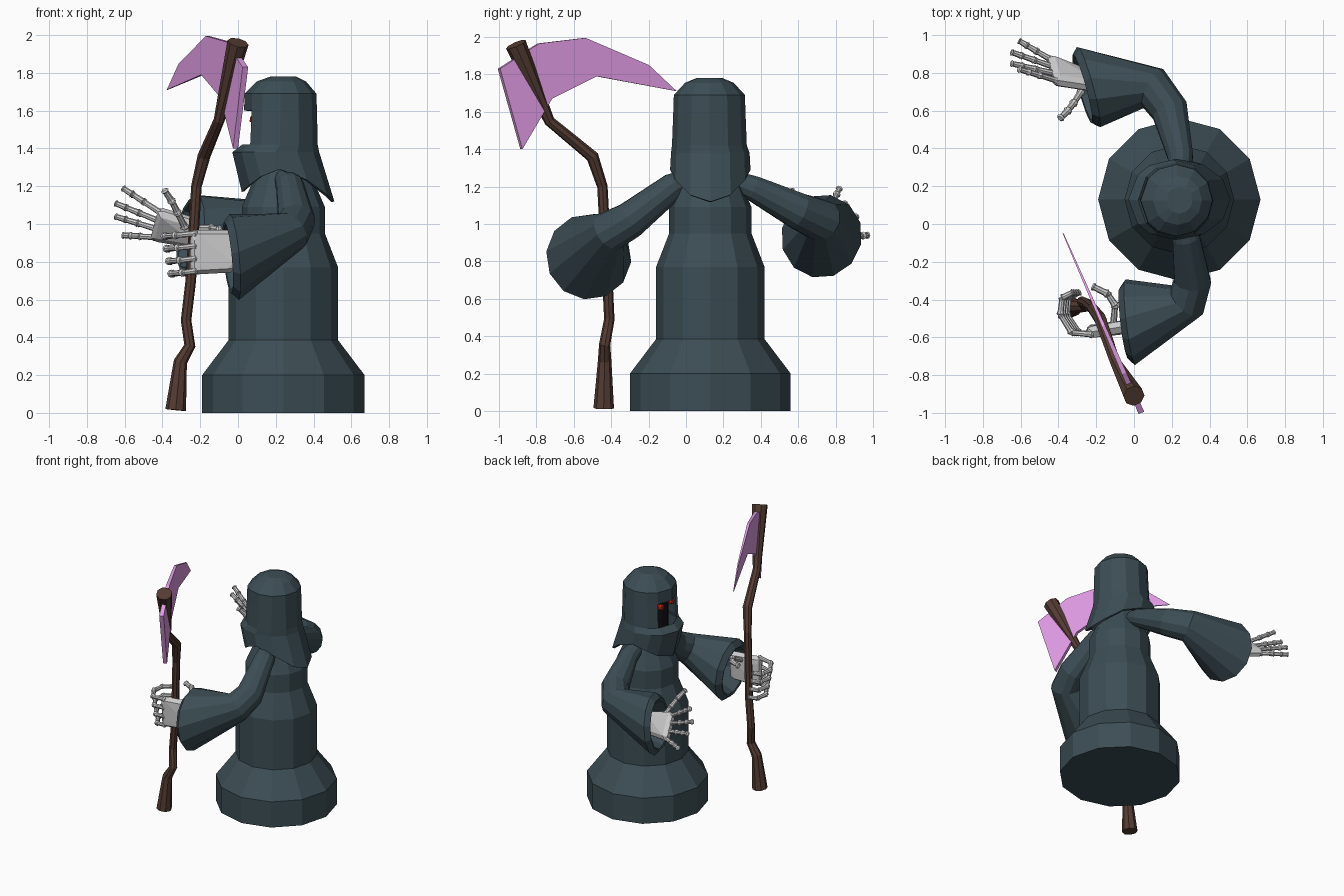
import bpy, bmesh, math
from mathutils import Vector, Matrix

if "Cube" in bpy.data.objects:
    bpy.data.objects.remove(bpy.data.objects["Cube"])


def material(name, color):
    m = bpy.data.materials.new(name)
    m.diffuse_color = (*color, 1)
    m.use_nodes = True
    m.node_tree.nodes["Principled BSDF"].inputs["Base Color"].default_value = m.diffuse_color
    return m


ROBE = material("robe_cloth", (0.045, 0.075, 0.09))
WOOD = material("wood", (0.09, 0.045, 0.033))
BLADE = material("blade_pink", (0.75, 0.33, 0.78))
DARK = material("shadow", (0.006, 0.006, 0.008))
RED = material("eye_red", (0.6, 0.02, 0.01))


def finish(name, bm, mat=None):
    bmesh.ops.recalc_face_normals(bm, faces=bm.faces)
    me = bpy.data.meshes.new(name)
    bm.to_mesh(me)
    bm.free()
    ob = bpy.data.objects.new(name, me)
    bpy.context.collection.objects.link(ob)
    if mat:
        me.materials.append(mat)
    return ob


def skin(bm, rings, caps=True):
    """Bridge rings of points; returns the faces row by row."""
    rows = [[bm.verts.new(p) for p in r] for r in rings]
    n, out = len(rows[0]), []
    for a, b in zip(rows, rows[1:]):
        out.append([bm.faces.new((a[i], a[(i + 1) % n], b[(i + 1) % n], b[i]))
                    for i in range(n)])
    if caps:
        bm.faces.new(rows[0][::-1])
        bm.faces.new(rows[-1])
    return out


def tube(bm, pts, radii, sides=12, end_dir=None):
    """Sweep a polygon along a path with a radius for each point."""
    pts = [Vector(p) for p in pts]
    rings, prev, u = [], None, None
    for i, p in enumerate(pts):
        a, b = pts[max(i - 1, 0)], pts[min(i + 1, len(pts) - 1)]
        t = (p - a).normalized() + (b - p).normalized()
        if end_dir and i >= len(pts) - end_dir[1]:
            t = Vector(end_dir[0])
        t.normalize()
        u = t.orthogonal().normalized() if prev is None else prev.rotation_difference(t) @ u
        v = t.cross(u)
        rings.append([p + radii[i] * (math.cos(k * math.tau / sides) * u
                                      + math.sin(k * math.tau / sides) * v)
                      for k in range(sides)])
        prev = t
    skin(bm, rings)


# robe body: stepped twelve-sided lathe
bm = bmesh.new()
profile = [(0, .43), (.2, .43), (.385, .29), (.77, .29), (.95, .22), (1.09, .22), (1.3, .13)]
skin(bm, [[(.24 + r * math.cos(k * math.tau / 12), .13 + r * math.sin(k * math.tau / 12), z)
           for k in range(12)] for z, r in profile])
finish("robe_body", bm, ROBE)

# hood with a flared, pointed collar and a face opening toward -x
angles = [math.radians(a) for a in (0, 30, 60, 90, 120, 142, 180, 218, 240, 270, 300, 330)]
rings = []
for z, r, cx in [(1.78, .07, .24), (1.755, .13, .23), (1.69, .19, .225),
                 (1.6, .193, .225), (1.42, .2, .222)]:
    rings.append([(cx + r * math.cos(a), .125 + r * math.sin(a), z) for a in angles])
rings.append([(.2 + .23 * math.cos(a), .13 + .21 * math.sin(a), 1.38) for a in angles])
rings.append([(.22 + (.29 if math.cos(a) > 0 else .2) * math.cos(a), .13 + .215 * math.sin(a),
               1.29 - (.17 if math.cos(a) > 0 else .12) * abs(math.cos(a)) ** 1.6)
              for a in angles])
bm = bmesh.new()
rows = skin(bm, rings, caps=False)
bm.verts.ensure_lookup_table()
bm.faces.new(bm.verts[:12])
bmesh.ops.delete(bm, geom=rows[3][5:7], context='FACES')
hood = finish("hood", bm, ROBE)
sol = hood.modifiers.new("thickness", 'SOLIDIFY')
sol.thickness = .015

# shadowed face and eyes
bm = bmesh.new()
tube(bm, [(.23, .125, 1.3), (.23, .125, 1.65)], [.14, .14])
finish("face_shadow", bm, DARK)
for side, name in ((-1, "left_eye"), (1, "right_eye")):
    bm = bmesh.new()
    bmesh.ops.create_icosphere(bm, subdivisions=1, radius=.027,
                               matrix=Matrix.Translation((.085, .125 + .065 * side, 1.555)))
    finish(name, bm, RED)


# sleeves: narrow shoulder, bent elbow, wide hollow cuff
def sleeve(name, path, radii, d):
    d = Vector(d).normalized()
    end = Vector(path[-1])
    path = path + [end + d * .035, end + d * .03, end - d * .13]
    bm = bmesh.new()
    tube(bm, path, radii + [.19, .175, .11], 12, (d, 4))
    finish(name, bm, ROBE)


sleeve("right_sleeve", [(.245, .28, 1.22), (.245, .36, 1.19), (.19, .6, 1.07), (.1, .72, 1.02),
                        (-.24, .725, .935)], [.06, .07, .1, .115, .225], (-.44, -.12, .05))
sleeve("left_sleeve", [(.25, .02, 1.24), (.275, -.07, 1.2), (.31, -.3, 1.02), (.28, -.41, .96),
                       (-.02, -.52, .825)], [.06, .075, .1, .11, .23], (-.42, -.05, -.04))


# skeletal hands
def finger(bm, pts, r=.018):
    for a, b in zip(pts, pts[1:]):
        a, b = Vector(a), Vector(b)
        tube(bm, [a.lerp(b, t) for t in (-.05, .04, .16, .84, .94, 1.03)],
             [r * s for s in (.7, 1.2, .9, .8, 1.1, .7)], 8)


def palm(name, centers, r):
    bm = bmesh.new()
    for c in centers:
        bmesh.ops.create_icosphere(bm, subdivisions=1, radius=r, matrix=Matrix.Translation(c))
    res = bmesh.ops.convex_hull(bm, input=bm.verts)
    bmesh.ops.delete(bm, geom=[g for g in set(res["geom_interior"] + res["geom_unused"])
                               if isinstance(g, bmesh.types.BMVert)], context='VERTS')
    finish(name, bm)


palm("right_palm", [(-.2, .73, .99), (-.2, .77, .9), (-.4, .76, 1.05), (-.43, .86, .94)], .035)
knuckle_a, knuckle_b = Vector((-.41, .76, 1.06)), Vector((-.44, .87, .93))
tips = [(-.61, .82, 1.19), (-.65, .85, 1.11), (-.65, .91, 1.04), (-.61, .97, .94)]
bm = bmesh.new()
for i, tip in enumerate(tips):
    k, tip = knuckle_a.lerp(knuckle_b, i / 3), Vector(tip)
    finger(bm, [k, k.lerp(tip, .45), k.lerp(tip, .75), tip])
finger(bm, [(-.28, .7, .98), (-.32, .64, 1.06), (-.35, .6, 1.12), (-.39, .56, 1.18)], .02)
finish("right_fingers", bm)

palm("left_palm", [(-.04, -.54, .93), (-.04, -.55, .78), (-.22, -.57, .93), (-.22, -.565, .77)], .037)
bm = bmesh.new()
for i in range(4):
    z, s = .95 - .066 * i, .012 * i
    finger(bm, [(-.22, -.585, z), (-.33 + s, -.575, z - .01), (-.39 + s, -.48, z - .015),
                (-.38 + s, -.39, z - .015), (-.32 + s, -.36, z - .01)])
finger(bm, [(-.11, -.54, .92), (-.1, -.43, .97), (-.14, -.37, .98), (-.22, -.33, .98)], .02)
finish("left_fingers", bm)

# crooked staff
bm = bmesh.new()
tube(bm, [(-.33, -.44, .015), (-.305, -.435, .27), (-.255, -.435, .355), (-.275, -.41, .49),
          (-.25, -.42, .7), (-.22, -.447, 1.2), (-.18, -.5, 1.36), (-.1, -.73, 1.55),
          (0, -.91, 1.96)], [.055, .036, .03, .028, .028, .028, .034, .029, .057], 8)
finish("staff", bm, WOOD)

# scythe blade: flat outline with a thick heel tapering to the tip
outline = [(-1, 1.83), (-.79, 1.965), (-.54, 1.995), (-.2, 1.85), (-.05, 1.71),
           (-.48, 1.79), (-.72, 1.67), (-.88, 1.4)]
normal = Vector((1, .436, 0)).normalized()
bm = bmesh.new()
sheets = []
for s in (-1, 1):
    sheets.append([Vector((-.375 - .436 * (y + .05), y, z))
                   + normal * s * (.002 + .014 * min(1, -y)) for y, z in outline])
skin(bm, sheets)
finish("blade", bm, BLADE)
